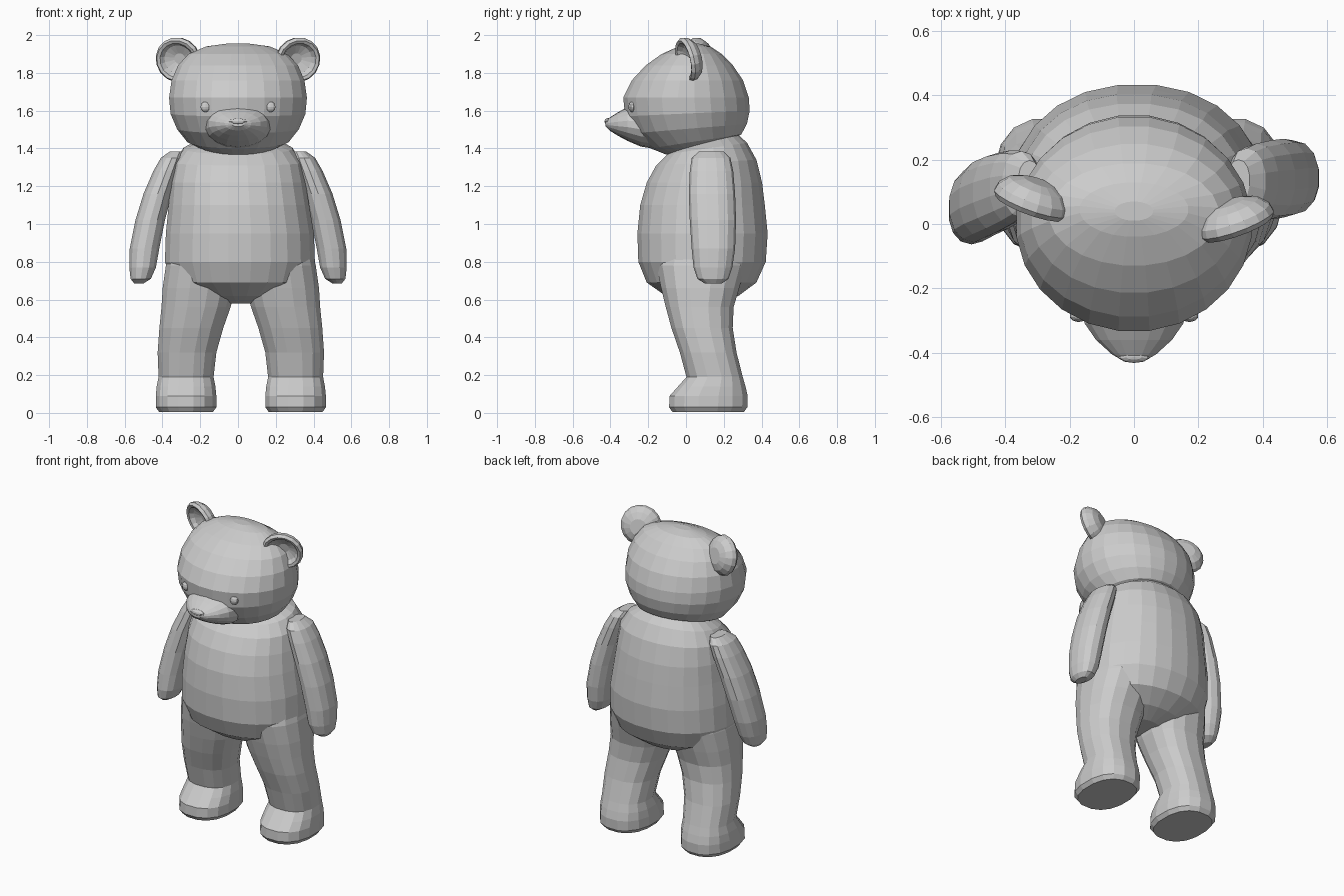
import bpy, bmesh, math
from mathutils import Matrix, Euler


def loft(name, rings, sides, power=2.0, matrix=None):
    """Skin flat-faced closed rings: (z, centre_x, half_width, y_front, y_back, tilt)."""
    bm = bmesh.new()
    loops = []
    for z, cx, hw, yf, yb, tilt in rings:
        cy, hy = (yf + yb) / 2, (yb - yf) / 2
        loop = []
        for i in range(sides):
            a = 2 * math.pi * (i + 0.5) / sides
            c, s = math.cos(a), math.sin(a)
            u = math.copysign(abs(c) ** (2 / power), c)
            v = math.copysign(abs(s) ** (2 / power), s)
            loop.append(bm.verts.new((cx + hw * u, cy + hy * v, z + tilt * (v + 1) / 2)))
        loops.append(loop)
    for a, b in zip(loops, loops[1:]):
        for i in range(sides):
            j = (i + 1) % sides
            bm.faces.new((a[i], a[j], b[j], b[i]))
    bm.faces.new(loops[0][::-1])
    bm.faces.new(loops[-1])
    if matrix is not None:
        bmesh.ops.transform(bm, matrix=matrix, verts=bm.verts)
    bmesh.ops.recalc_face_normals(bm, faces=bm.faces)
    mesh = bpy.data.meshes.new(name)
    bm.to_mesh(mesh)
    bm.free()
    ob = bpy.data.objects.new(name, mesh)
    bpy.context.collection.objects.link(ob)
    return ob


def ball(name, loc, radii):
    bpy.ops.mesh.primitive_uv_sphere_add(segments=10, ring_count=6, location=loc)
    ob = bpy.context.object
    ob.name = name
    ob.scale = radii


# Torso, with the neck tilted up towards the back
loft("body", [
    (0.58, 0.01, 0.10, 0.00, 0.18, 0),
    (0.62, 0.01, 0.24, -0.11, 0.28, 0),
    (0.69, 0.01, 0.36, -0.21, 0.375, 0),
    (0.80, 0.01, 0.40, -0.255, 0.425, 0),
    (0.95, 0.01, 0.395, -0.26, 0.435, 0),
    (1.10, 0.005, 0.375, -0.245, 0.42, 0),
    (1.22, 0.0, 0.36, -0.21, 0.405, 0),
    (1.31, 0.0, 0.34, -0.16, 0.375, 0.03),
    (1.37, 0.0, 0.29, -0.10, 0.325, 0.06),
    (1.40, 0.0, 0.21, -0.06, 0.27, 0.08)], 24, 2.15)

# Head
loft("head", [
    (1.365, 0, 0.20, -0.10, 0.255, 0.09),
    (1.40, 0, 0.27, -0.19, 0.295, 0.075),
    (1.48, 0, 0.325, -0.28, 0.325, 0.05),
    (1.57, 0, 0.36, -0.325, 0.34, 0.03),
    (1.67, 0, 0.368, -0.335, 0.335, 0),
    (1.76, 0, 0.355, -0.29, 0.305, 0),
    (1.84, 0, 0.32, -0.215, 0.25, 0),
    (1.90, 0, 0.265, -0.13, 0.19, 0),
    (1.94, 0, 0.17, -0.04, 0.13, 0),
    (1.955, 0, 0.06, 0.01, 0.07, 0)], 24)

# Muzzle, lofted forward
forward = Matrix.Rotation(math.pi / 2, 4, 'X')
loft("muzzle", [
    (0.15, 0, 0.17, 1.395, 1.63, 0),
    (0.24, 0, 0.174, 1.41, 1.635, 0),
    (0.31, 0, 0.155, 1.44, 1.62, 0),
    (0.36, 0, 0.12, 1.467, 1.592, 0),
    (0.405, 0, 0.07, 1.495, 1.563, 0),
    (0.425, 0, 0.035, 1.515, 1.55, 0)], 18, 2.1, forward)
ball("nose", (0, -0.412, 1.543), (0.05, 0.02, 0.018))

# Ear section: rounded back, rim, hollow front
EAR = [(-0.05, 0.05), (-0.035, 0.09), (-0.005, 0.117), (0.02, 0.122),
       (0.037, 0.11), (0.032, 0.094), (0.008, 0.078), (-0.012, 0.03)]
# Arm and leg sections for the right side
ARM = [(0.685, 0.525, 0.025, 0.10, 0.19), (0.71, 0.515, 0.055, 0.06, 0.225),
       (0.77, 0.505, 0.072, 0.04, 0.245), (0.87, 0.495, 0.08, 0.03, 0.26),
       (1.02, 0.465, 0.08, 0.02, 0.265), (1.16, 0.425, 0.077, 0.015, 0.26),
       (1.28, 0.38, 0.07, 0.02, 0.25), (1.35, 0.35, 0.06, 0.03, 0.235),
       (1.385, 0.325, 0.035, 0.07, 0.20)]
LEG = [(0.005, 0.29, 0.145, -0.075, 0.31), (0.03, 0.29, 0.163, -0.093, 0.328),
       (0.09, 0.29, 0.163, -0.09, 0.33), (0.14, 0.29, 0.158, -0.045, 0.318),
       (0.19, 0.29, 0.148, 0.0, 0.303), (0.32, 0.285, 0.158, -0.035, 0.27),
       (0.45, 0.262, 0.172, -0.08, 0.25), (0.56, 0.237, 0.186, -0.11, 0.255),
       (0.66, 0.222, 0.195, -0.135, 0.285), (0.78, 0.205, 0.195, -0.16, 0.32),
       (0.90, 0.19, 0.18, -0.13, 0.32)]

for side, s in (("right", 1), ("left", -1)):
    ear_y = 0.02 if s > 0 else 0.085
    place = (Matrix.Translation((0.312 * s, ear_y, 1.872))
             @ Euler((math.radians(102), 0, math.radians(20 * s))).to_matrix().to_4x4())
    loft("ear_" + side, [(z, 0, r * 1.02, -r, r, 0) for z, r in EAR], 16, 2, place)
    ball("eye_" + side, (0.172 * s, -0.285, 1.62), (0.028, 0.02, 0.028))
    # The left arm swings slightly further forward at the hand
    arm = []
    for z, x, w, yf, yb in ARM:
        d = -0.115 * (1.4 - z) / 0.7 if s < 0 else 0.0
        arm.append((z, x * s, w, yf + d, yb + d, 0))
    loft("arm_" + side, arm, 14, 2.2)
    loft("leg_" + side, [(z, x * s + 0.015, w, yf, yb, 0) for z, x, w, yf, yb in LEG], 16, 2.35)
